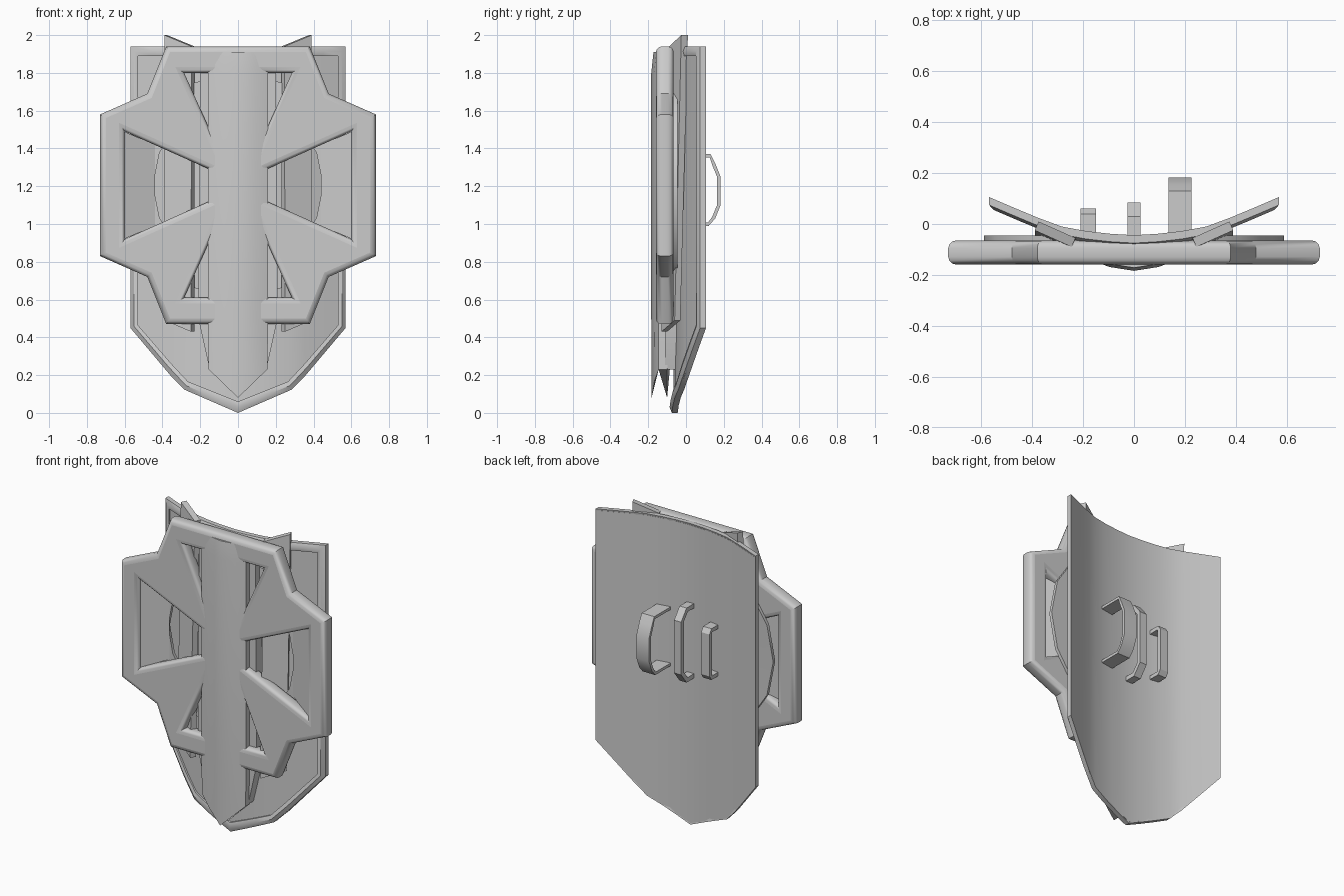
import bpy, bmesh, math

if "Cube" in bpy.data.objects:
    bpy.data.objects.remove(bpy.data.objects["Cube"])


def finish(ob, angle=35):
    bpy.ops.object.select_all(action='DESELECT')
    bpy.context.view_layer.objects.active = ob
    ob.select_set(True)
    bpy.ops.object.shade_smooth_by_angle(angle=math.radians(angle))
    return ob


def mesh_object(name, verts, faces, angle=35):
    bm = bmesh.new()
    vs = [bm.verts.new(v) for v in verts]
    for f in faces:
        bm.faces.new([vs[i] for i in f])
    bmesh.ops.recalc_face_normals(bm, faces=bm.faces)
    me = bpy.data.meshes.new(name)
    bm.to_mesh(me)
    bm.free()
    ob = bpy.data.objects.new(name, me)
    bpy.context.collection.objects.link(ob)
    return finish(ob, angle)


def loft(name, loops, closed=False, angle=35):
    """Skin equal-length loops; cap the ends, or join last to first."""
    n, k = len(loops[0]), len(loops)
    faces = [(a * n + i, a * n + (i + 1) % n,
              (a + 1) % k * n + (i + 1) % n, (a + 1) % k * n + i)
             for a in range(k if closed else k - 1) for i in range(n)]
    if not closed:
        faces += [tuple(range(n)), tuple(range((k - 1) * n, k * n))]
    return mesh_object(name, [p for l in loops for p in l], faces, angle)


def interp(x, table):
    x = abs(x)
    for (a, u), (b, v) in zip(table, table[1:]):
        if x <= b:
            return u + (v - u) * (x - a) / (b - a)
    return table[-1][1]


# curved shield plate
BACK = [(0, -0.045), (0.15, -0.036), (0.3, -0.008), (0.43, 0.045), (0.57, 0.105)]
BOTTOM = [(0, 0.01), (0.3, 0.13), (0.57, 0.45)]
xs = [-0.565 + 1.13 * i / 16 for i in range(17)]
loops = []
for x in xs:
    y, z = interp(x, BACK), interp(x, BOTTOM)
    loops.append([(x, y, z), (x, y, 1.93), (x, y - 0.022, 1.93), (x, y - 0.022, z)])
loft("shield_plate", loops)

# raised rim following the shield outline
INNER = [(0, 0.06), (0.275, 0.17), (0.53, 0.465)]


def outline(half, top, table):
    px = [half * i / 6 for i in range(-6, 7)]
    return [(x, top) for x in px] + [(x, interp(x, table)) for x in reversed(px)]


outer = outline(0.57, 1.94, [(0, 0), (0.3, 0.13), (0.57, 0.45)])
inner = outline(0.53, 1.89, INNER)
mid = [((a + c) / 2, (b + d) / 2) for (a, b), (c, d) in zip(outer, inner)]
rim = [[(x, interp(x, BACK) + d, z) for x, z in line]
       for line, d in ((outer, 0.001), (outer, -0.03), (mid, -0.042),
                       (inner, -0.035), (inner, -0.01))]
loft("shield_rim", rim, closed=True, angle=40)

# front frame: rounded plate with two windows and four triangular openings
ZM = 1.205
quarter = [(0.38, 1.94), (0.48, 1.69), (0.73, 1.58)]
right = quarter + [(x, 2 * ZM - z) for x, z in reversed(quarter)]
splines = [right + [(-x, z) for x, z in reversed(right)]]
for s in (-1, 1):
    splines.append([(s * x, z) for x, z in
                    ((0.6, 1.49), (0.6, 0.92), (0.13, 1.13), (0.13, 1.28))])
    for m in (-1, 1):
        splines.append([(s * x, ZM + m * h) for x, h in
                        ((0.285, 0.595), (0.135, 0.595), (0.135, 0.26))])
cu = bpy.data.curves.new("front_frame", 'CURVE')
cu.dimensions = '2D'
cu.fill_mode = 'BOTH'
cu.bevel_depth = 0.03
cu.bevel_resolution = 2
cu.offset = -0.03
cu.extrude = 0.017
for pts in splines:
    sp = cu.splines.new('POLY')
    sp.points.add(len(pts) - 1)
    for p, (x, z) in zip(sp.points, pts):
        p.co = (x, z, 0, 1)
    sp.use_cyclic_u = True
frame = bpy.data.objects.new("front_frame", cu)
bpy.context.collection.objects.link(frame)
frame.rotation_euler.x = math.pi / 2
frame.location.y = -0.112
bpy.ops.object.select_all(action='DESELECT')
bpy.context.view_layer.objects.active = frame
frame.select_set(True)
bpy.ops.object.convert(target='MESH')
finish(bpy.context.view_layer.objects.active, 40)

# thin ring behind the frame
ring = []
for r, y in ((0.59, -0.045), (0.59, -0.066), (0.45, -0.07), (0.45, -0.05)):
    ring.append([(r * math.cos(i * math.pi / 8), y, ZM + r * math.sin(i * math.pi / 8))
                 for i in range(16)])
loft("backing_ring", ring, closed=True)

for s, side in ((-1, "left"), (1, "right")):
    # sloped inner wall of each window
    front = [(s * 0.605, -0.135, 0.92), (s * 0.605, -0.135, 1.49)]
    back = [(s * 0.44, -0.07, 1.42), (s * 0.44, -0.07, 0.99)]
    mesh_object(side + "_window_wall", front + back, [(0, 1, 2, 3)])
    # slanted strut with raked ends
    loft(side + "_strut",
         [[(s * (0.23 + dx), -0.13 + dy, 0.43), (s * (0.37 + dx), -0.06 + dy, 0.49),
           (s * (0.39 + dx), -0.09 + dy, 0.49), (s * (0.25 + dx), -0.16 + dy, 0.43)]
          if k == 0 else
          [(s * 0.23, -0.055, 1.94), (s * 0.375, 0.01, 2.0),
           (s * 0.39, -0.025, 2.0), (s * 0.245, -0.09, 1.94)]
          for k, dx, dy in ((0, 0, 0.03), (1, 0, 0))])


# central spine with pointed foot
def section(w, z, lift, yb, yf):
    return [(-w, yb, z + lift), (-w, -0.145, z + lift), (-w * 0.6, yf + 0.015, z + lift * 0.6),
            (0, yf, z), (w * 0.6, yf + 0.015, z + lift * 0.6), (w, -0.145, z + lift),
            (w, yb, z + lift), (0, yb, z)]


loft("central_spine", [section(0.155, 1.91, 0, -0.06, -0.172),
                       section(0.16, 1.8, 0, -0.06, -0.184),
                       section(0.16, 0.5, 0, -0.06, -0.184),
                       section(0.155, 0.08, 0.15, -0.1, -0.182)])

# wider tapered backing under the spine
loft("spine_backing", [[(-w, -0.05, z), (-w, -0.11, z), (w, -0.11, z), (w, -0.05, z)]
                       for w, z in ((0.2, 1.8), (0.21, 0.5), (0.15, 0.23))])


# strap handles on the back
def strap(name, x, width, thick, path):
    loops = []
    for i, (y, z) in enumerate(path):
        a, b = path[max(i - 1, 0)], path[min(i + 1, len(path) - 1)]
        dy, dz = b[0] - a[0], b[1] - a[1]
        n = math.hypot(dy, dz)
        oy, oz = dz / n * thick, -dy / n * thick
        loops.append([(x - width / 2, y, z), (x + width / 2, y, z),
                      (x + width / 2, y + oy, z + oz), (x - width / 2, y + oy, z + oz)])
    loft(name, loops, angle=30)


strap("arm_strap", 0.18, 0.09, -0.018,
      [(-0.04, 0.99), (0.12, 0.99), (0.155, 1.03), (0.183, 1.1),
       (0.183, 1.25), (0.155, 1.32), (0.13, 1.37), (-0.04, 1.37)])
strap("centre_grip", 0, 0.05, -0.03,
      [(-0.06, 0.95), (0.03, 0.95), (0.085, 1.02), (0.085, 1.36), (0.03, 1.43), (-0.06, 1.43)])
strap("small_grip", -0.18, 0.06, -0.025,
      [(-0.05, 1.02), (0.04, 1.02), (0.06, 1.05), (0.06, 1.32), (0.04, 1.35), (-0.05, 1.35)])
